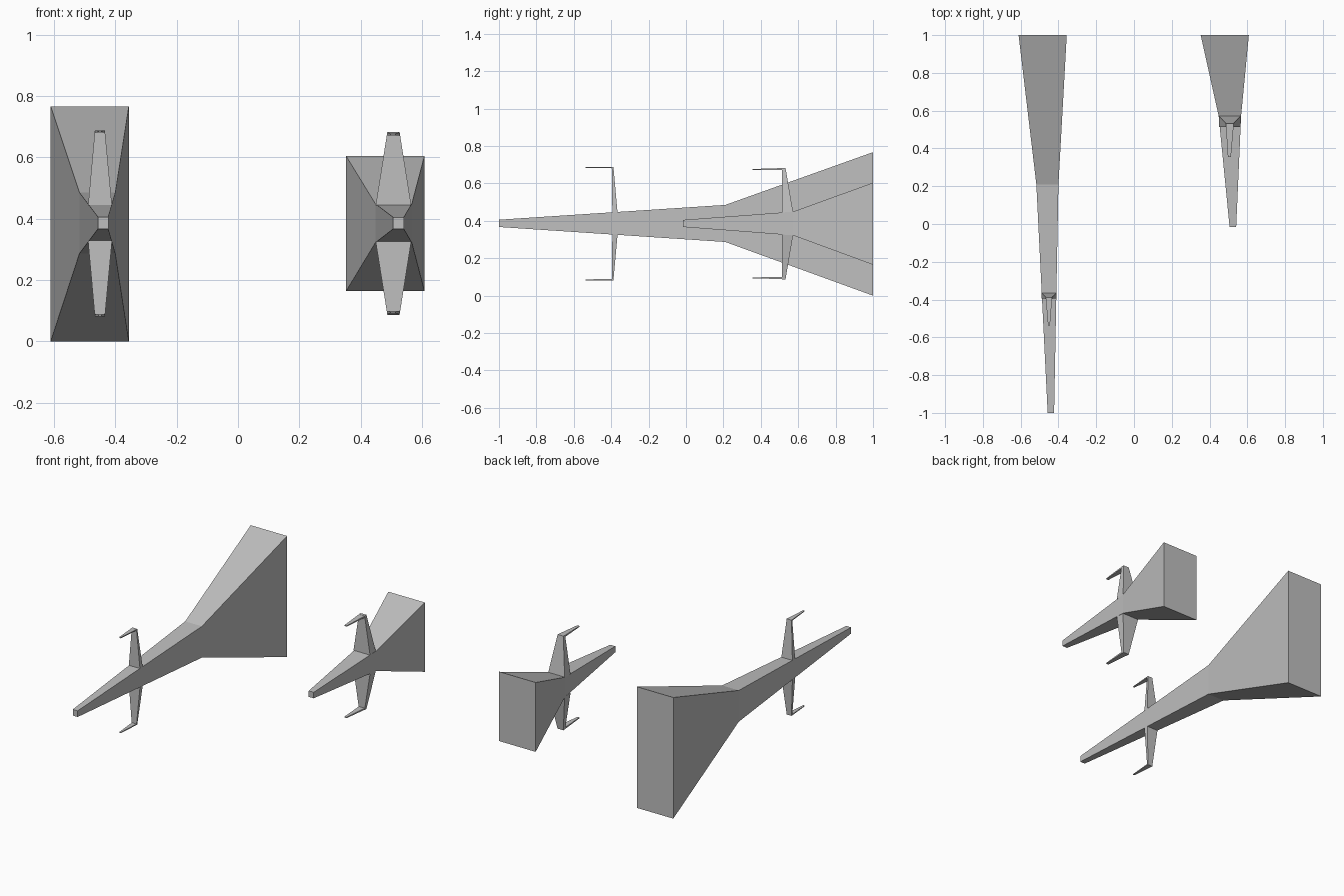
import bpy
import bmesh

if "Cube" in bpy.data.objects:
    bpy.data.objects.remove(bpy.data.objects["Cube"], do_unlink=True)

grey = bpy.data.materials.new("hull_grey")
grey.use_nodes = True
colour = (0.52, 0.52, 0.52, 1)
grey.diffuse_color = colour
grey.node_tree.nodes["Principled BSDF"].inputs["Base Color"].default_value = colour

AXIS_Z = 0.385  # height of the fuselage centre line


def across_y(y, x0, x1, z0, z1):
    """Rectangular section facing along y."""
    return [(x0, y, z0), (x1, y, z0), (x1, y, z1), (x0, y, z1)]


def across_z(z, x0, x1, y0, y1):
    """Rectangular section facing along z."""
    return [(x0, y0, z), (x1, y0, z), (x1, y1, z), (x0, y1, z)]


def loft(name, sections, flip=False):
    """Skin a row of four-cornered sections; flip mirrors it below the axis."""
    bm = bmesh.new()
    rings = [[bm.verts.new((x, y, 2 * AXIS_Z - z if flip else z)) for x, y, z in s]
             for s in sections]
    for a, b in zip(rings, rings[1:]):
        for i in range(4):
            j = (i + 1) % 4
            bm.faces.new((a[i], a[j], b[j], b[i]))
    bm.faces.new(rings[0])
    bm.faces.new(rings[-1])
    bmesh.ops.recalc_face_normals(bm, faces=bm.faces)
    mesh = bpy.data.meshes.new(name)
    bm.to_mesh(mesh)
    bm.free()
    mesh.materials.append(grey)
    bpy.context.collection.objects.link(bpy.data.objects.new(name, mesh))


def craft(name, hull, blade, prong):
    """A flared hull with a fin and a forward prong above and below."""
    loft(name + "_hull", [across_y(*s) for s in hull])
    for side, flip in (("upper", False), ("lower", True)):
        loft(f"{name}_{side}_fin", [across_z(*s) for s in blade], flip)
        loft(f"{name}_{side}_prong", [across_y(*s) for s in prong], flip)


# Long craft on the right
craft("long_craft",
      hull=[(-1.0, -0.457, -0.423, 0.367, 0.406),
            (0.21, -0.517, -0.400, 0.287, 0.485),
            (1.0, -0.611, -0.356, 0.0, 0.767)],
      blade=[(0.443, -0.489, -0.411, -0.394, -0.366),
             (0.688, -0.467, -0.434, -0.396, -0.388)],
      prong=[(-0.538, -0.455, -0.445, 0.683, 0.688),
             (-0.394, -0.467, -0.434, 0.681, 0.688)])

# Short craft on the left
craft("short_craft",
      hull=[(-0.015, 0.506, 0.541, 0.367, 0.405),
            (0.573, 0.448, 0.567, 0.322, 0.449),
            (1.0, 0.353, 0.608, 0.165, 0.604)],
      blade=[(0.444, 0.449, 0.565, 0.514, 0.573),
             (0.683, 0.487, 0.527, 0.514, 0.532)],
      prong=[(0.355, 0.497, 0.513, 0.672, 0.677),
             (0.516, 0.487, 0.527, 0.671, 0.682)])
